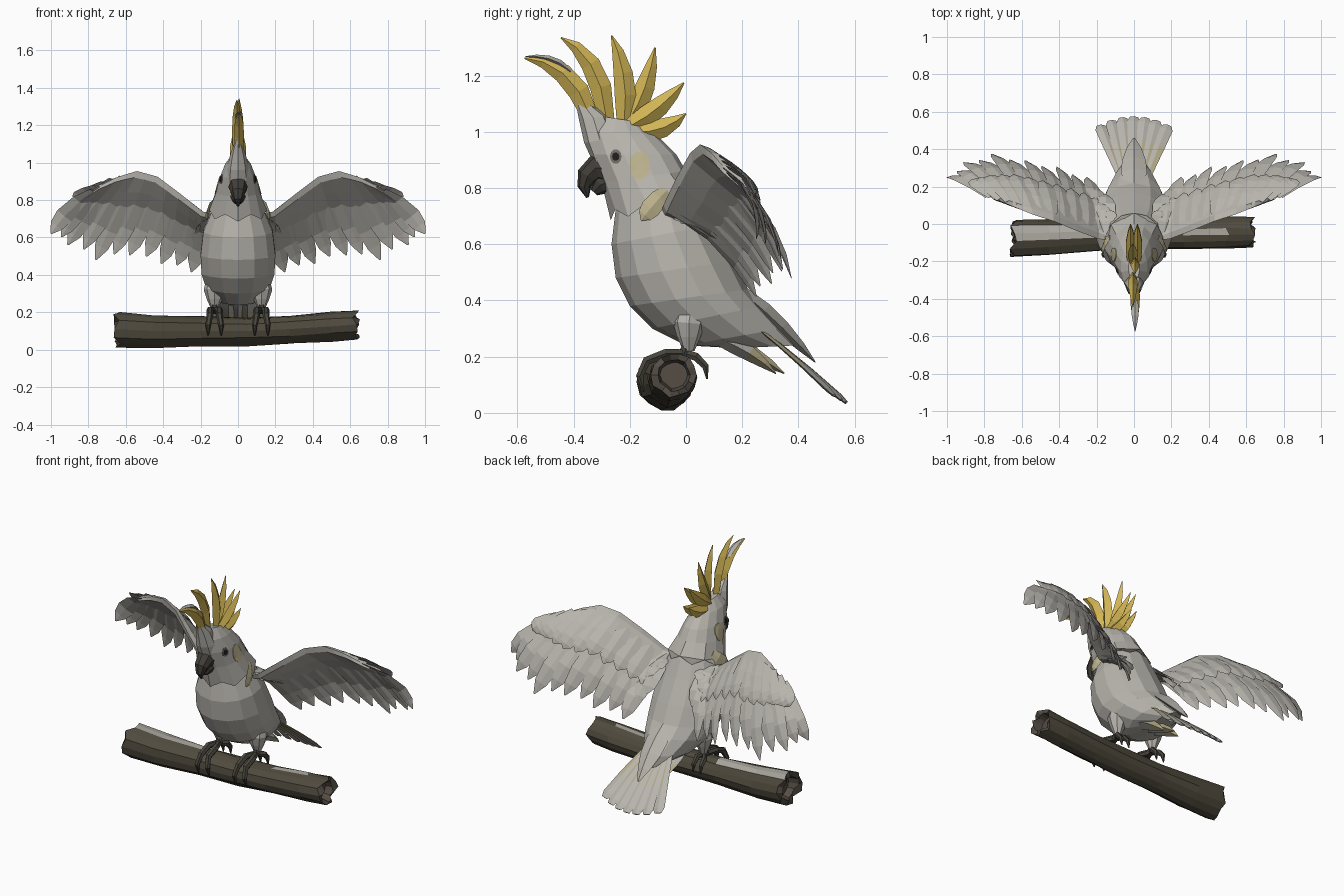
import bpy, bmesh, math, random
from mathutils import Vector
from mathutils.bvhtree import BVHTree

random.seed(4)
if "Cube" in bpy.data.objects:
    bpy.data.objects.remove(bpy.data.objects["Cube"], do_unlink=True)


def material(name, *rgb):
    m = bpy.data.materials.new(name)
    m.use_nodes = True
    m.diffuse_color = (*rgb, 1)
    m.node_tree.nodes["Principled BSDF"].inputs["Base Color"].default_value = (*rgb, 1)
    return m


WHITE = material("feather white", .48, .46, .42)
PALE = material("pale yellow", .50, .445, .27)
YELLOW = material("crest yellow", .64, .46, .09)
BEAK = material("beak charcoal", .055, .048, .04)
FOOT = material("foot grey", .065, .058, .046)
BARK = material("bark brown", .08, .07, .048)
WORN = material("worn bark", .42, .40, .36)
WOOD = material("cut wood", .09, .075, .06)
RIM = material("eye ring grey", .16, .15, .14)
PUPIL = material("eye black", .015, .013, .012)


def make(name, strips, mats, rule=None):
    """Skin each strip of rings into a closed, flat shaded tube."""
    bm = bmesh.new()
    tagged = []
    for rings in strips:
        loops = [[bm.verts.new(p) for p in ring] for ring in rings]
        n = len(loops[0])
        for k in range(len(loops) - 1):
            a, b = loops[k], loops[k + 1]
            for j in range(n):
                f = bm.faces.new((a[j], a[(j + 1) % n], b[(j + 1) % n], b[j]))
                tagged.append((f, k, j))
        for loop in (loops[0], loops[-1]):
            tagged.append((bm.faces.new(loop), -1, 0))
    bmesh.ops.recalc_face_normals(bm, faces=bm.faces)
    if rule:
        for f, k, j in tagged:
            f.material_index = rule(f, k, j)
    mesh = bpy.data.meshes.new(name)
    bm.to_mesh(mesh)
    bm.free()
    for m in mats:
        mesh.materials.append(m)
    obj = bpy.data.objects.new(name, mesh)
    bpy.context.collection.objects.link(obj)
    return obj


def oval(front, back, w, n=14):
    """Ring across the midline from a front (y, z) to a back (y, z)."""
    f, b = Vector((0, *front)), Vector((0, *back))
    turn = [2 * math.pi * i / n for i in range(n)]
    return [(f + b) / 2 + (f - b) / 2 * math.cos(a) + Vector((w * math.sin(a), 0, 0)) for a in turn]


BLADE = ((0, .6), (.3, .9), (.65, 1), (.85, .75), (1, .08))
SPIKE = ((0, .7), (.3, 1), (.55, .9), (.8, .55), (1, .06))
PADDLE = ((0, .5), (.3, .7), (.6, .88), (.92, 1), (1, .6))


def feather(root, ctrl, tip, side, hw, th, profile=BLADE):
    """Bent blade with a ridge on both faces."""
    root, ctrl, tip, side = map(Vector, (root, ctrl, tip, side))
    rings = []
    for t, w in profile:
        p = root * (1 - t) ** 2 + ctrl * 2 * t * (1 - t) + tip * t * t
        d = ((ctrl - root) * (1 - t) + (tip - ctrl) * t).normalized()
        s = (side - d * side.dot(d)).normalized()
        n = d.cross(s) * th * w
        s = s * hw * w
        rings.append([p + s, p + n, p - s, p - n])
    return rings


def tube(points, radii, n=6):
    """Round limb along a path."""
    pts = [Vector(p) for p in points]
    rings = []
    for i, (p, r) in enumerate(zip(pts, radii)):
        d = (pts[min(i + 1, len(pts) - 1)] - pts[max(i - 1, 0)]).normalized()
        u = Vector((1, 0, 0))
        v = d.cross(u).normalized()
        rings.append([p + (u * math.cos(a) + v * math.sin(a)) * r
                      for a in (2 * math.pi * j / n for j in range(n))])
    return rings


def along(pts, t):
    t = min(max(t, 0), 1)
    k = min(int(t * (len(pts) - 1)), len(pts) - 2)
    return Vector(pts[k]).lerp(Vector(pts[k + 1]), t * (len(pts) - 1) - k)


# Body and head
make("body", [[
    oval((-.24, .78), (.01, .82), .12), oval((-.252, .71), (.05, .77), .145),
    oval((-.265, .6), (.1, .67), .19), oval((-.25, .48), (.17, .54), .205),
    oval((-.2, .38), (.22, .44), .2), oval((-.12, .3), (.27, .38), .175),
    oval((0, .24), (.34, .3), .12), oval((.18, .23), (.39, .24), .05)]], [WHITE])
collar = oval((-.268, .7), (.06, .77), .158)
for i, p in enumerate(collar):
    p.z += .02 if i % 2 else -.015
head = make("head", [[
    oval((-.3, 1.055), (-.17, 1.035), .03), oval((-.355, 1.0), (-.1, .985), .07),
    oval((-.34, .92), (-.035, .92), .1), oval((-.3, .82), (0, .86), .122),
    collar]], [WHITE])
make("forehead_tuft", [[oval((-.33, .89), (-.25, .9), .06, 8), oval((-.362, .96), (-.25, .98), .058, 8),
                        oval((-.38, 1.04), (-.28, 1.06), .04, 8),
                        oval((-.4, 1.14), (-.385, 1.13), .008, 8)]], [WHITE])

# Crest feathers: root, bend and tip as (y, z)
CREST = [((-.33, 1.03), (-.40, 1.25), (-.575, 1.262)), ((-.28, 1.03), (-.30, 1.27), (-.445, 1.335)),
         ((-.22, 1.03), (-.2, 1.2), (-.265, 1.343)), ((-.21, 1.03), (-.14, 1.13), (-.11, 1.30)),
         ((-.2, 1.02), (-.10, 1.07), (-.007, 1.175)), ((-.2, 1.0), (-.08, .99), (0, 1.065))]
crest = []
for i, (a, b, c) in enumerate(CREST):
    for x in ((-.018, .018) if i > 3 else (.006 * (-1) ** i,)):
        crest.append(feather((x, *a), (x, *b), (x, *c), (1, 0, 0), .026, .038, SPIKE))
make("crest", crest, [YELLOW])
make("crest_pale_tip", [feather((.006, -.41, 1.215), (.006, -.47, 1.275), (.006, -.572, 1.268),
                                (1, 0, 0), .02, .012, SPIKE)], [WHITE])

# Beak
make("upper_beak", [tube([(0, -.27, .865), (0, -.32, .872), (0, -.35, .842), (0, -.362, .805),
                          (0, -.35, .766)], [.055, .05, .04, .024, .005], 8)], [BEAK])
make("lower_beak", [tube([(0, -.26, .83), (0, -.305, .81), (0, -.328, .785)],
                         [.048, .036, .016], 8)], [BEAK])

# Head surface used for seating the face markings
skin = BVHTree.FromPolygons([v.co.copy() for v in head.data.vertices],
                            [list(p.vertices) for p in head.data.polygons])


def patch(name, s, y, z, ry, rz, lift, mat):
    """Thin disc laid on the side of the head."""
    def seat(q, h):
        hit = skin.ray_cast(Vector((s, *q)), Vector((-s, 0, 0)))[0]
        return hit + Vector((s * h, 0, 0))
    turn = [2 * math.pi * i / 10 for i in range(10)]
    rings = []
    for r, h in ((1, 0), (1, lift), (.5, lift), (.05, lift)):
        rings.append([seat((y + ry * r * math.cos(a), z + rz * r * math.sin(a)), h) for a in turn])
    make(name, [rings], [mat])


# Wing outline: leading edge and flight feather tips from shoulder to hand
EDGE = [(.11, -.09, .71), (.19, -.08, .74), (.31, -.035, .835), (.43, .015, .925),
        (.54, .05, .955), (.64, .09, .925), (.73, .13, .88)]
TIPS = [(.15, .16, .56), (.25, .25, .415), (.41, .305, .46), (.58, .34, .505),
        (.76, .375, .48), (.91, .33, .56), (1.0, .25, .62)]


def wing(s, label):
    flip = lambda rings: [[Vector((p.x * s, p.y, p.z)) for p in r] for r in rings]
    flight, coverts, arm = [], [], []
    count = 13
    for i in range(count):
        t = i / (count - 1)
        lead, tip = along(EDGE, t), along(TIPS, t)
        tip = lead.lerp(tip, 1 - .04 * (i % 2))
        chord = tip - lead
        # Span follows the wing surface so that the blades overlap
        span = along(EDGE, t + .08) + along(TIPS, t + .08) - along(EDGE, t - .08) - along(TIPS, t - .08)
        n = span.cross(chord).normalized()
        span = span.normalized() + n * .08
        at = lambda u, h: lead + chord * u + n * h
        flight.append(flip(feather(at(.15, .01), at(.6, .085), tip, span, .05, .007)))
        u = .56 - .08 * t + .03 * (i % 2)
        coverts.append(flip(feather(at(.08, .02), at(.35, .075), at(u, .06), span, .052, .008)))
        # Fleshy leading edge thinning into the sheet that backs the feathers
        arm.append([lead, at(.05, .022), at(.22, .042), at(.45, .05), at(.7, .038),
                    at(.45, .038), at(.25, .012), at(.06, -.012)])
    make(label + "_flight_feathers", flight, [WHITE])
    make(label + "_covert_feathers", coverts, [WHITE])
    make(label + "_wing_arm", [flip(arm)], [WHITE])


# Paired parts
for s, label in ((1, "left"), (-1, "right")):
    wing(s, label)
    patch(label + "_cheek", s, -.165, .88, .038, .05, .004, PALE)
    patch(label + "_eye_ring", s, -.25, .912, .021, .026, .003, RIM)
    patch(label + "_eye", s, -.25, .912, .013, .015, .005, PUPIL)
    make(label + "_neck_tuft", [feather((s * .13, -.07, .79), (s * .172, -.11, .75), (s * .165, -.16, .685),
                                        (0, .7, -.7), .036, .009)], [PALE])
    x = s * .125
    make(label + "_thigh", [tube([(s * .12, .02, .38), (x, .01, .32), (x, .01, .27), (x, .01, .22)],
                                 [.05, .058, .042, .02], 8)], [WHITE])
    toes = [tube([(x, .01, .27), (x, 0, .23), (x, -.01, .2)], [.022, .02, .024])]
    for side in (-1, 1):
        px = x + side * .025
        toes.append(tube([(x, 0, .21), (px, -.07, .212), (px, -.14, .185), (px + side * .01, -.165, .13),
                          (px + side * .01, -.15, .075)], [.018, .019, .018, .015, .003]))
        toes.append(tube([(x, 0, .21), (px, .035, .2), (px, .07, .165), (px, .075, .12)],
                         [.018, .017, .014, .003]))
    make(label + "_foot", toes, [FOOT])

# Tail fan with pale inner vanes
tail = []
for i in range(-3, 4):
    tip = Vector((.06 * i, .572 - .005 * i * i, .035 + .003 * i * i))
    root = Vector((.022 * i, .24, .315))
    tail.append(feather(root, (root + tip) / 2 + Vector((0, .008, .008)), tip, (1, 0, -.15), .037, .01, PADDLE))
make("tail_fan", tail, [WHITE, PALE], lambda f, k, j: int(k in (0, 1) and j in (0, 3)))
make("upper_tail_covert", [feather((0, .2, .43), (0, .33, .325), (0, .46, .18), (1, 0, 0),
                                   .07, .03, SPIKE)], [WHITE])
make("under_tail_coverts", [
    feather((x, .1, .27), (x, .22, .23), (x, y, .14), (1, 0, 0), .05, .03, SPIKE)
    for x, y in ((0, .35), (-.05, .32), (.05, .32))], [WHITE, PALE],
    lambda f, k, j: int(k > 1))

# Branch with ridged bark and hollow broken ends
SIDES = 14
ridge = [1 + random.uniform(-.1, .1) for _ in range(SIDES)]
PATH = [(-.645, -.07, .11, .1), (-.45, -.065, .1, .095), (-.2, -.055, .1, .084),
        (.05, -.05, .1, .08), (.27, -.045, .11, .08), (.5, -.04, .125, .082), (.635, -.04, .135, .08)]


def bark_ring(x, y, z, r, ragged=0):
    ring = []
    for j in range(SIDES):
        a = 2 * math.pi * j / SIDES
        q = r * ridge[j] * random.uniform(.95, 1.05)
        ring.append(Vector((x + random.uniform(-ragged, ragged), y + q * math.cos(a), z + q * math.sin(a))))
    return ring


log = [bark_ring(*p, .024 if p in (PATH[0], PATH[-1]) else .01) for p in PATH]
for end, inward in ((0, 1), (-1, -1)):
    x, y, z, r = PATH[end]
    caps = [bark_ring(x, y, z, r * .72, .02), bark_ring(x + inward * .05, y, z, r * .6)]
    log = caps[::-1] + log if end == 0 else log + caps


def bark_rule(f, k, j):
    """Bare ends, and worn strips on the upper side only."""
    if k in (-1, 0, 1) or k >= len(log) - 3:
        return 2
    x = f.calc_center_median().x
    return int((x < -.25 and j in (2, 3)) or (.3 < x < .45 and j == 3))


make("branch", [log], [BARK, WORN, WOOD], bark_rule)
